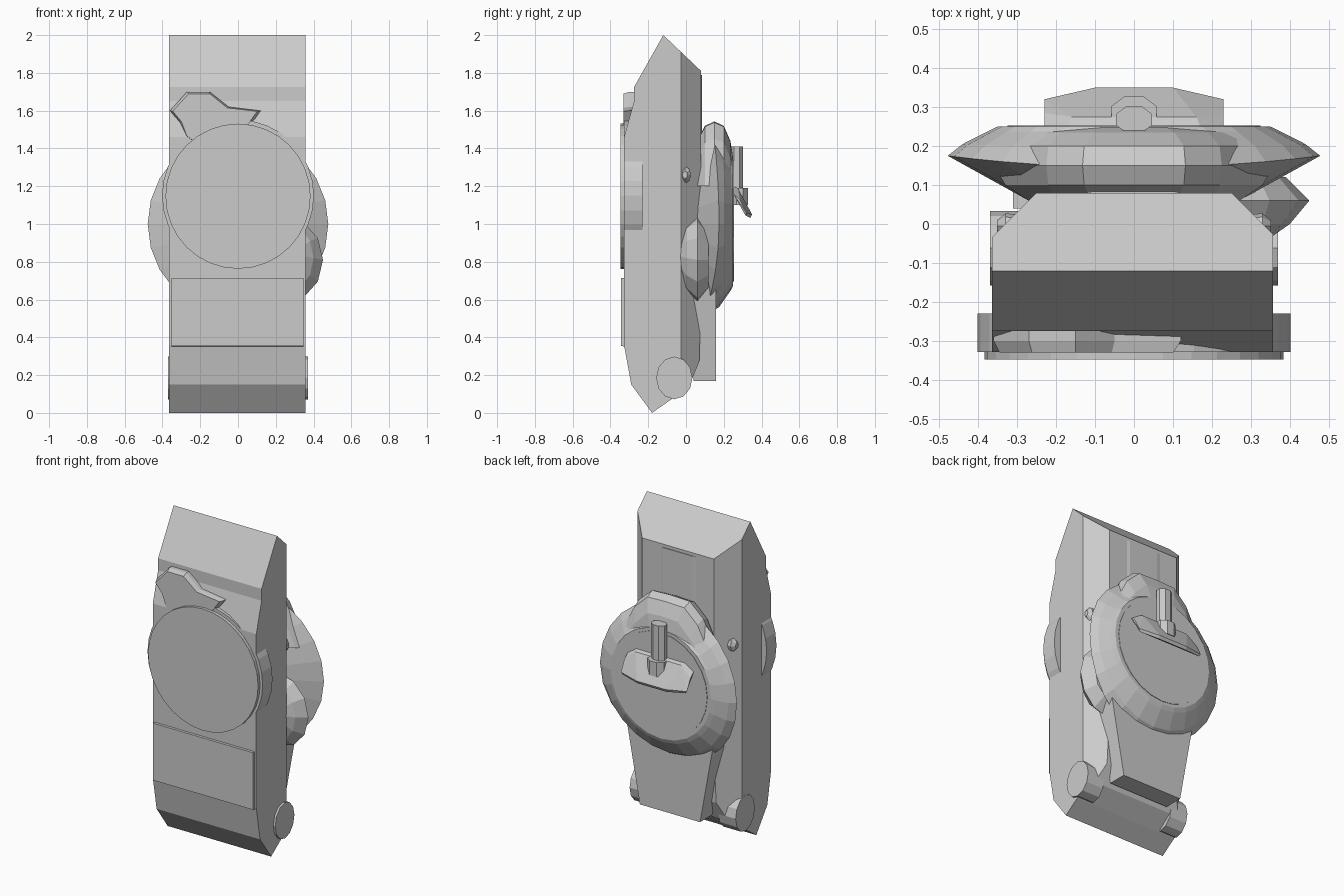
import bpy, bmesh, math
from mathutils import Vector

if "Cube" in bpy.data.objects:
    bpy.data.objects.remove(bpy.data.objects["Cube"])

def finish(name, bm):
    bmesh.ops.recalc_face_normals(bm, faces=bm.faces)
    me = bpy.data.meshes.new(name)
    bm.to_mesh(me)
    bm.free()
    ob = bpy.data.objects.new(name, me)
    bpy.context.collection.objects.link(ob)
    return ob

def loft_bm(rings):
    bm = bmesh.new()
    vs = [[bm.verts.new(p) for p in r] for r in rings]
    n = len(rings[0])
    for a, b in zip(vs, vs[1:]):
        for i in range(n):
            bm.faces.new((a[i], a[(i + 1) % n], b[(i + 1) % n], b[i]))
    bm.faces.new(vs[0])
    bm.faces.new(vs[-1])
    return bm

def loft(name, rings):
    return finish(name, loft_bm(rings))

def hull(name, pts):
    bm = bmesh.new()
    for p in pts:
        bm.verts.new(p)
    bmesh.ops.convex_hull(bm, input=bm.verts)
    return finish(name, bm)

def ring_y(cx, cz, y, rx, rz, n, tilt=None):
    out = []
    for i in range(n):
        a = 2 * math.pi * i / n
        s = math.sin(a)
        out.append((cx + rx * math.cos(a), y + (tilt(s) if tilt else 0), cz + rz * s))
    return out

# Main body: side profile extruded across, rear corners cut off
prof = [(-.12, 2), (-.275, 1.725), (-.275, 1.65), (-.328, 1.46), (-.328, .36), (-.29, .15), (-.18, 0),
        (-.08, .07), (.02, .15), (.07, .27), (.08, .6), (.08, 1.81)]
bm = loft_bm([[(x, y, z) for y, z in prof] for x in (-.365, .357)])
for s in (-1, 1):
    res = bmesh.ops.bisect_plane(bm, geom=bm.verts[:] + bm.edges[:] + bm.faces[:],
                                 plane_co=(s * .36, -.03, 0), plane_no=Vector((s, 1, 0)), clear_outer=True)
    cut = [e for e in res['geom_cut'] if isinstance(e, bmesh.types.BMEdge)]
    bmesh.ops.holes_fill(bm, edges=cut, sides=0)
finish("main_body", bm)

# Slightly raised spine panel on the back
hull("back_panel", [(x, y, z) for z in (.3, 1.79) for x, y in
                    ((-.2, .07), (-.1, .084), (.1, .084), (.17, .07))])

# Raised irregular patch at the upper front
patch = [(-.36, 1.6), (-.27, 1.70), (-.15, 1.70), (-.05, 1.62), (.12, 1.6), (.05, 1.5),
         (-.2, 1.4), (-.28, 1.46), (-.31, 1.54)]
pc = Vector((-.15, 1.55))
loft("front_patch", [[(pc.x + (x - pc.x) * k, y, pc.y + (z - pc.y) * k) for x, z in patch]
                     for k, y in ((1, -.26), (1, -.3), (.93, -.33))])

# Front dial, its thicker backing drum and the lower plate
loft("dial_drum", [ring_y(0, 1.15, y, .402, .402, 32) for y in (-.23, -.328)])
loft("front_dial", [ring_y(0, 1.147, y, .384, .384, 32) for y in (-.32, -.348)])
hull("lower_plate", [(x, y, z) for x in (-.352, .346) for y, z in
                     ((-.32, .35), (-.345, .355), (-.345, .715), (-.32, .715))])

# Foot rollers and side knobs
for s, side in ((-1, "left"), (1, "right")):
    roller = []
    for x in (.25, .37):
        roller.append([(s * x, -.062 + .096 * math.cos(t), .185 + .113 * math.sin(t))
                       for t in [math.pi * i / 6 for i in range(12)]])
    loft(side + "_roller", roller)
    loft(side + "_knob", [[(s * x, -.005 + r * math.cos(t), 1.26 + 1.4 * r * math.sin(t))
                           for t in [math.pi * i / 4 for i in range(8)]]
                          for x, r in ((.25, .02), (.3, .03), (.33, .032), (.352, .014))])

# Round rear shell: flares to a sharp rim, then closes to a flat disc
bend = lambda s: -.075 * s * s if s < 0 else -.03 * s * s
loft("rear_shell", [ring_y(0, 1.0, .06, .27, .33, 24),
                    ring_y(0, 1.0, .175, .478, .487, 24, bend),
                    ring_y(0, 1.0, .205, .44, .44, 24, lambda s: .4 * bend(s)),
                    ring_y(0, 1.01, .238, .375, .36, 24),
                    ring_y(0, 1.02, .25, .35, .345, 24)])
loft("rear_disc", [ring_y(0, 1.02, y, .325, .325, 24) for y in (.24, .253)])

# Hood that raises the top of the shell
hood = []
for y, w, h, b in ((.06, .14, 1.44, .27), (.1, .16, 1.52, .33), (.15, .165, 1.543, .36),
                   (.2, .16, 1.52, .34), (.235, .13, 1.44, .3), (.248, .1, 1.36, .22)):
    hood.append([(-b, y, 1.2), (-w - .06, y, h - .09), (-w * .8, y, h - .005), (0, y, h),
                 (w * .8, y, h - .005), (w + .06, y, h - .09), (b, y, 1.2)])
loft("shell_hood", hood)

# Side pod, present on the right only
loft("side_pod", [ring_y(.28, .83, -.035, .07, .1, 12),
                  ring_y(.26, .82, .0, .14, .18, 12),
                  ring_y(.245, .81, .06, .205, .23, 12),
                  ring_y(.25, .81, .12, .14, .16, 12)])

# Tapered rear flap
hull("rear_flap", [(s * x, y, z) for s in (-1, 1) for x, y, z in
                   ((.21, .04, .17), (.21, .16, .17), (.31, .04, .72), (.31, .16, .72))])

# T-shaped handle on the rear disc: post, collar and slanted cross plate
def post(name, r, y, z0, z1, n=8):
    loft(name, [[(r * math.cos(2 * math.pi * (i + .5) / n), y + .75 * r * math.sin(2 * math.pi * (i + .5) / n), z)
                 for i in range(n)] for z in (z0, z1)])
post("handle_post", .05, .268, 1.17, 1.41)
post("handle_collar", .062, .285, 1.10, 1.19)
hull("handle_plate", [(s * x, y, z) for s in (-1, 1) for x, y, z in
                      ((.17, .25, 1.2), (.23, .25, 1.16), (.16, .275, 1.19), (.23, .285, 1.13),
                       (.23, .32, 1.06), (.1, .35, 1.05), (.22, .315, 1.045), (.1, .34, 1.032))])
